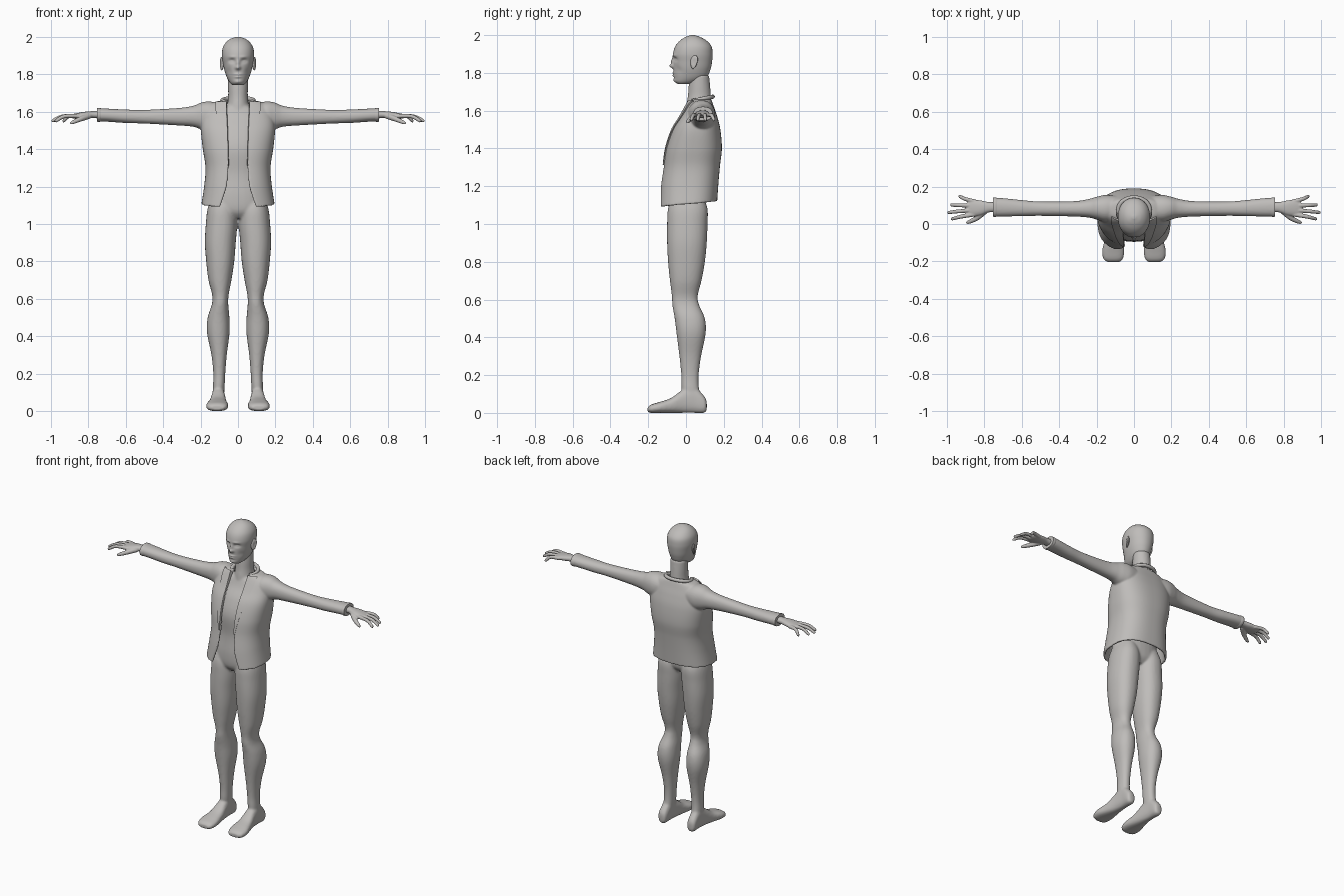
import bpy, bmesh, math
from mathutils import Vector

if "Cube" in bpy.data.objects:
    bpy.data.objects.remove(bpy.data.objects["Cube"])

grey = bpy.data.materials.new("warm grey")
grey.diffuse_color = (0.52, 0.505, 0.49, 1)
grey.use_nodes = True
grey.node_tree.nodes["Principled BSDF"].inputs["Base Color"].default_value = grey.diffuse_color


def spline(rows, n=6):
    """Smooth Catmull-Rom resampling of a list of number rows."""
    out = []
    for i in range(len(rows) - 1):
        p0, p1 = rows[max(i - 1, 0)], rows[i]
        p2, p3 = rows[i + 1], rows[min(i + 2, len(rows) - 1)]
        for k in range(n):
            t = k / n
            out.append([0.5 * (2 * b + (c - a) * t + (2 * a - 5 * b + 4 * c - d) * t * t
                               + (3 * b - a - 3 * c + d) * t ** 3)
                        for a, b, c, d in zip(p0, p1, p2, p3)])
    out.append(list(rows[-1]))
    return out


def spow(v, p):
    return math.copysign(abs(v) ** p, v)


def skin(bm, rings):
    """Closed skin over rings of points, capped at both ends."""
    vs = [[bm.verts.new(p) for p in r] for r in rings]
    m = len(vs[0])
    for a, b in zip(vs, vs[1:]):
        for j in range(m):
            bm.faces.new((a[j], a[(j + 1) % m], b[(j + 1) % m], b[j]))
    return vs


def loft(bm, axis, rows, side=1, p=0.9, seg=32, n=6):
    """Rows are (position, u0, u1, v0, v1) along the given axis."""
    rings = []
    for t, u0, u1, v0, v1 in spline(rows, n):
        ring = []
        for j in range(seg):
            g = 2 * math.pi * j / seg
            u = (u0 + u1) / 2 + (u1 - u0) / 2 * spow(math.sin(g), p)
            v = (v0 + v1) / 2 - (v1 - v0) / 2 * spow(math.cos(g), p)
            x, y, z = {'X': (t, u, v), 'Y': (u, t, v), 'Z': (u, v, t)}[axis]
            ring.append((x * side, y, z))
        rings.append(ring)
    vs = skin(bm, rings)
    bm.faces.new(vs[0])
    bm.faces.new(vs[-1])


def tube(bm, rows, side=1, seg=12, n=4):
    """Rows are (x, y, z, radius)."""
    pts = spline(rows, n)
    rings = []
    for i, q in enumerate(pts):
        d = Vector(pts[min(i + 1, len(pts) - 1)][:3]) - Vector(pts[max(i - 1, 0)][:3])
        d.normalize()
        ref = Vector((0, 0, 1)) if abs(d.z) < 0.9 else Vector((0, 1, 0))
        u = d.cross(ref).normalized()
        w = d.cross(u)
        ring = []
        for j in range(seg):
            g = 2 * math.pi * j / seg
            c = Vector(q[:3]) + (u * math.cos(g) + w * math.sin(g)) * q[3]
            ring.append((c.x * side, c.y, c.z))
        rings.append(ring)
    vs = skin(bm, rings)
    bm.faces.new(vs[0])
    bm.faces.new(vs[-1])


def finish(bm, name, voxel=0, smooth=0):
    bmesh.ops.recalc_face_normals(bm, faces=bm.faces)
    for f in bm.faces:
        f.smooth = True
    me = bpy.data.meshes.new(name)
    bm.to_mesh(me)
    bm.free()
    me.materials.append(grey)
    ob = bpy.data.objects.new(name, me)
    bpy.context.collection.objects.link(ob)
    if voxel:
        r = ob.modifiers.new("merge", 'REMESH')
        r.mode = 'VOXEL'
        r.voxel_size = voxel
        r.use_smooth_shade = True
    if smooth:
        s = ob.modifiers.new("soften", 'SMOOTH')
        s.factor = 0.5
        s.iterations = smooth
    return ob


# Body: torso, neck, legs and feet merged into one skin
bm = bmesh.new()
loft(bm, 'Z', [(1.03, -.12, .12, -.06, .07), (1.07, -.155, .155, -.09, .1), (1.15, -.15, .15, -.095, .105),
               (1.27, -.13, .13, -.085, .115), (1.4, -.155, .155, -.09, .16), (1.5, -.155, .155, -.06, .16),
               (1.57, -.145, .145, -.018, .145), (1.61, -.11, .11, 0, .13), (1.635, -.06, .06, .01, .125)])
loft(bm, 'Z', [(1.57, -.07, .07, -.005, .13), (1.63, -.059, .059, .002, .135), (1.68, -.053, .053, .01, .132),
               (1.73, -.053, .053, .014, .128), (1.79, -.053, .053, .02, .122)], p=1)
for s in (1, -1):
    loft(bm, 'Z', [(.04, .078, .132, 0, .09), (.12, .072, .134, -.022, .07), (.2, .068, .132, -.025, .067),
                   (.3, .06, .142, -.035, .08), (.42, .045, .166, -.05, .104), (.5, .046, .162, -.06, .1),
                   (.57, .052, .14, -.072, .07), (.62, .05, .138, -.075, .062), (.7, .035, .158, -.085, .082),
                   (.8, .02, .17, -.095, .1), (.9, .012, .177, -.1, .11), (1, .004, .172, -.1, .114),
                   (1.08, .008, .163, -.095, .114), (1.15, .03, .14, -.07, .09)], s)
    loft(bm, 'Y', [(.11, .09, .122, .015, .06), (.095, .078, .135, 0, .09), (.04, .074, .137, 0, .14),
                   (-.02, .068, .142, 0, .12), (-.08, .06, .155, 0, .078), (-.14, .052, .17, 0, .058),
                   (-.185, .058, .165, 0, .044), (-.203, .075, .145, .006, .03)], s, p=.8)
finish(bm, "body", .007, 5)

# Head with a softly sculpted face
bm = bmesh.new()
loft(bm, 'Z', [(1.742, -.028, .028, -.045, .02), (1.755, -.043, .043, -.06, .07), (1.78, -.058, .058, -.064, .112),
               (1.82, -.072, .072, -.066, .13), (1.86, -.08, .08, -.067, .138), (1.9, -.086, .086, -.069, .141),
               (1.94, -.082, .082, -.057, .135), (1.97, -.065, .065, -.033, .11), (1.99, -.04, .04, -.002, .075),
               (2.0, -.01, .01, .027, .045)], p=.95, seg=80, n=10)
# (x, z, width, height, push): sockets, eyeballs, brows, nose, lips, chin
face = [(.032, 1.872, .016, .011, .013), (.033, 1.87, .009, .006, -.006), (.03, 1.893, .018, .007, -.004),
        (0, 1.836, .013, .011, -.02), (0, 1.86, .009, .018, -.012), (0, 1.8, .02, .005, -.007),
        (0, 1.786, .017, .005, -.007), (0, 1.76, .018, .009, -.005), (.05, 1.815, .014, .02, .005)]
for v in bm.verts:
    if v.co.y < .02:
        x, z = abs(v.co.x), v.co.z
        v.co.y += sum(d * math.exp(-((x - fx) / w) ** 2 - ((z - fz) / h) ** 2) for fx, fz, w, h, d in face)
finish(bm, "head")

# Ears
for s, nm in ((1, "left_ear"), (-1, "right_ear")):
    bm = bmesh.new()
    bmesh.ops.create_uvsphere(bm, u_segments=20, v_segments=12, radius=1)
    for v in bm.verts:
        c = v.co.copy()
        dish = .006 * math.exp(-(c.y * c.y + c.z * c.z) * 4)
        y = c.y * .019 * (1 + .25 * c.z)
        v.co = (s * (.087 + c.x * .009 - dish + y * .35), .042 + y + c.z * .005, 1.857 + c.z * .036)
    finish(bm, nm)

# Hands: palm, four fingers and thumb
tips = [(.978, .028, .052), (.996, .062, .075), (.982, .102, .098), (.938, .147, .12)]
for s, nm in ((1, "left_hand"), (-1, "right_hand")):
    bm = bmesh.new()
    loft(bm, 'X', [(.7, .06, .12, 1.56, 1.606), (.77, .063, .117, 1.566, 1.604), (.82, .047, .126, 1.563, 1.6),
                   (.865, .042, .13, 1.562, 1.592), (.89, .05, .122, 1.566, 1.586)], s, seg=24)
    for tx, ty, by in tips:
        mx = .865 + (tx - .865) * .55
        tube(bm, [(.85, by, 1.577, .012), (mx, by + (ty - by) * .55, 1.576, .0105),
                  (tx - .008, ty, 1.553, .009), (tx, ty, 1.549, .005)], s)
    tube(bm, [(.795, .07, 1.578, .016), (.84, .032, 1.562, .014), (.88, .012, 1.545, .0105),
              (.897, .006, 1.537, .006)], s)
    finish(bm, nm, .004, 2)

# Jacket profile: height, half width, front, back, half opening
COAT = spline([(1.09, .196, -.148, .165, .1), (1.2, .18, -.138, .172, .064), (1.3, .174, -.122, .18, .053),
               (1.4, .188, -.108, .19, .054), (1.5, .198, -.075, .182, .057), (1.57, .19, -.032, .165, .06),
               (1.62, .172, -.002, .148, .062), (1.65, .13, .015, .138, .062), (1.662, .082, .024, .133, .06)], 8)
P = .8


def coat_point(row, g, off):
    z, a, yf, yb, o = row
    a, yf, yb = a + off, yf - off, yb + off
    z += .03 * (1 - math.cos(g)) / 2 * max(0, 1 - (z - 1.09) / .3)
    z += off * min(1, max(0, (z - 1.55) / .08))
    return (a * spow(math.sin(g), P), (yf + yb) / 2 - (yb - yf) / 2 * spow(math.cos(g), P), z)


def angle(row, x):
    return math.asin(min(.98, x / row[1]) ** (1 / P))


def shell(bm, rows, span, inner, outer, n):
    """Thick sheet that follows the jacket between two angles."""
    rings = []
    for r in rows:
        g0, g1 = span(r)
        gs = [g0 + (g1 - g0) * k / (n - 1) for k in range(n)]
        rings.append([coat_point(r, g, outer) for g in gs] + [coat_point(r, g, inner) for g in reversed(gs)])
    vs = skin(bm, rings)
    for e in (vs[0], vs[-1]):
        for k in range(n - 1):
            bm.faces.new((e[k], e[k + 1], e[2 * n - 2 - k], e[2 * n - 1 - k]))


# Jacket with sleeves
bm = bmesh.new()
shell(bm, COAT, lambda r: (angle(r, r[4]), 2 * math.pi - angle(r, r[4])), -.014, 0, 72)
for s in (1, -1):
    loft(bm, 'X', [(.09, .02, .15, 1.51, 1.645), (.15, .01, .155, 1.495, 1.655), (.195, .022, .147, 1.505, 1.65),
                   (.24, .034, .134, 1.52, 1.632), (.32, .04, .122, 1.527, 1.62), (.5, .044, .12, 1.537, 1.61),
                   (.6, .042, .128, 1.54, 1.612), (.7, .04, .138, 1.547, 1.617), (.75, .04, .14, 1.548, 1.62)], s)
finish(bm, "jacket", .0055, 5)

# Lapels
for s, nm in ((1, "left_lapel"), (-1, "right_lapel")):
    bm = bmesh.new()
    rows = [r for r in COAT if 1.3 < r[0] < 1.652]
    shell(bm, rows, lambda r: (angle(r, r[4] - .002),
                               angle(r, r[4] + .004 + .05 * min(1, (r[0] - 1.3) / .3))), -.004, .006, 10)
    for v in bm.verts:
        v.co.x *= s
    ob = finish(bm, nm)
    ob.modifiers.new("crisp", 'EDGE_SPLIT').split_angle = math.radians(50)

# Collar rolled around the neck
bm = bmesh.new()
path = []
for k in range(15):
    g = math.radians(48 + 264 * k / 14)
    path.append((.084 * math.sin(g), .076 - .066 * math.cos(g), 1.66 - .014 * math.cos(g), .011))
tube(bm, path)
finish(bm, "collar")

# Cuff rims
for s, nm in ((1, "left_cuff"), (-1, "right_cuff")):
    bm = bmesh.new()
    loft(bm, 'X', [(.73, .041, .139, 1.549, 1.618), (.742, .038, .142, 1.546, 1.621),
                   (.754, .039, .141, 1.547, 1.621)], s, n=3)
    ob = finish(bm, nm)
    ob.modifiers.new("crisp", 'EDGE_SPLIT').split_angle = math.radians(50)
